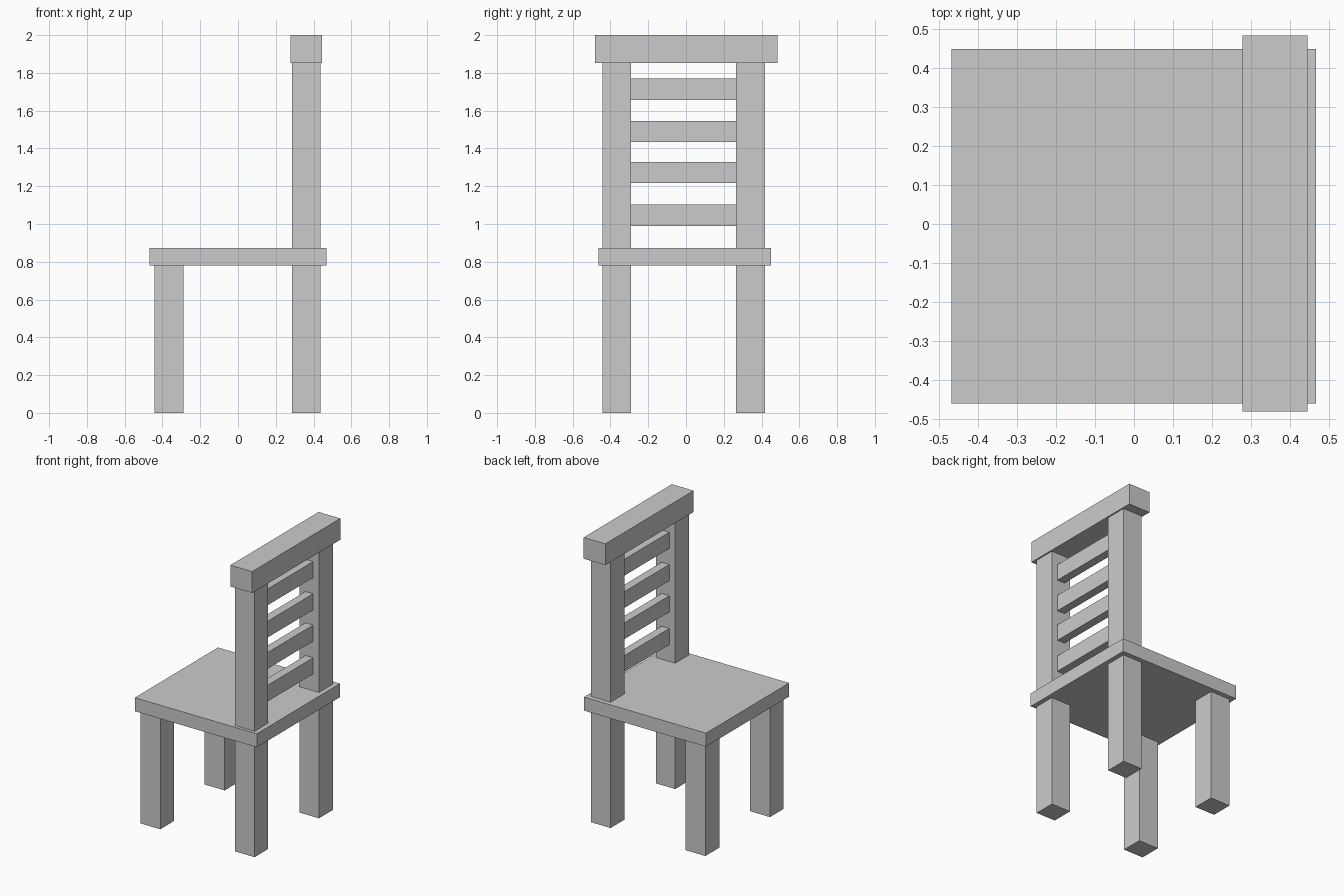
import bpy

if "Cube" in bpy.data.objects:
    bpy.data.objects.remove(bpy.data.objects["Cube"])


def box(name, x, y, z):
    """Add a box from (min, max) ranges along each axis."""
    ranges = (x, y, z)
    bpy.ops.mesh.primitive_cube_add(size=1, location=[(a + b) / 2 for a, b in ranges])
    obj = bpy.context.object
    obj.name = name
    obj.scale = [b - a for a, b in ranges]
    bpy.ops.object.transform_apply(location=False, rotation=False, scale=True)
    return obj


FRONT_X = (-0.441, -0.288)
BACK_X = (0.287, 0.436)
SIDES = {"right": (-0.441, -0.291), "left": (0.265, 0.417)}
SEAT_Z = (0.779, 0.873)
RAIL_Z = (1.852, 2.0)

# Seat board
box("seat", (-0.469, 0.468), (-0.462, 0.45), SEAT_Z)

# Short front legs and full-height back posts
for side, y in SIDES.items():
    box(f"front_leg_{side}", FRONT_X, y, (0, SEAT_Z[0]))
    box(f"back_post_{side}", BACK_X, y, (0, RAIL_Z[0]))

# Top rail across the posts
box("top_rail", (0.279, 0.446), (-0.482, 0.485), RAIL_Z)

# Thin slats between the posts
for i, z in enumerate((0.989, 1.216, 1.433, 1.657)):
    box(f"back_slat_{i + 1}", (0.332, 0.391),
        (SIDES["right"][1], SIDES["left"][0]), (z, z + 0.113))
